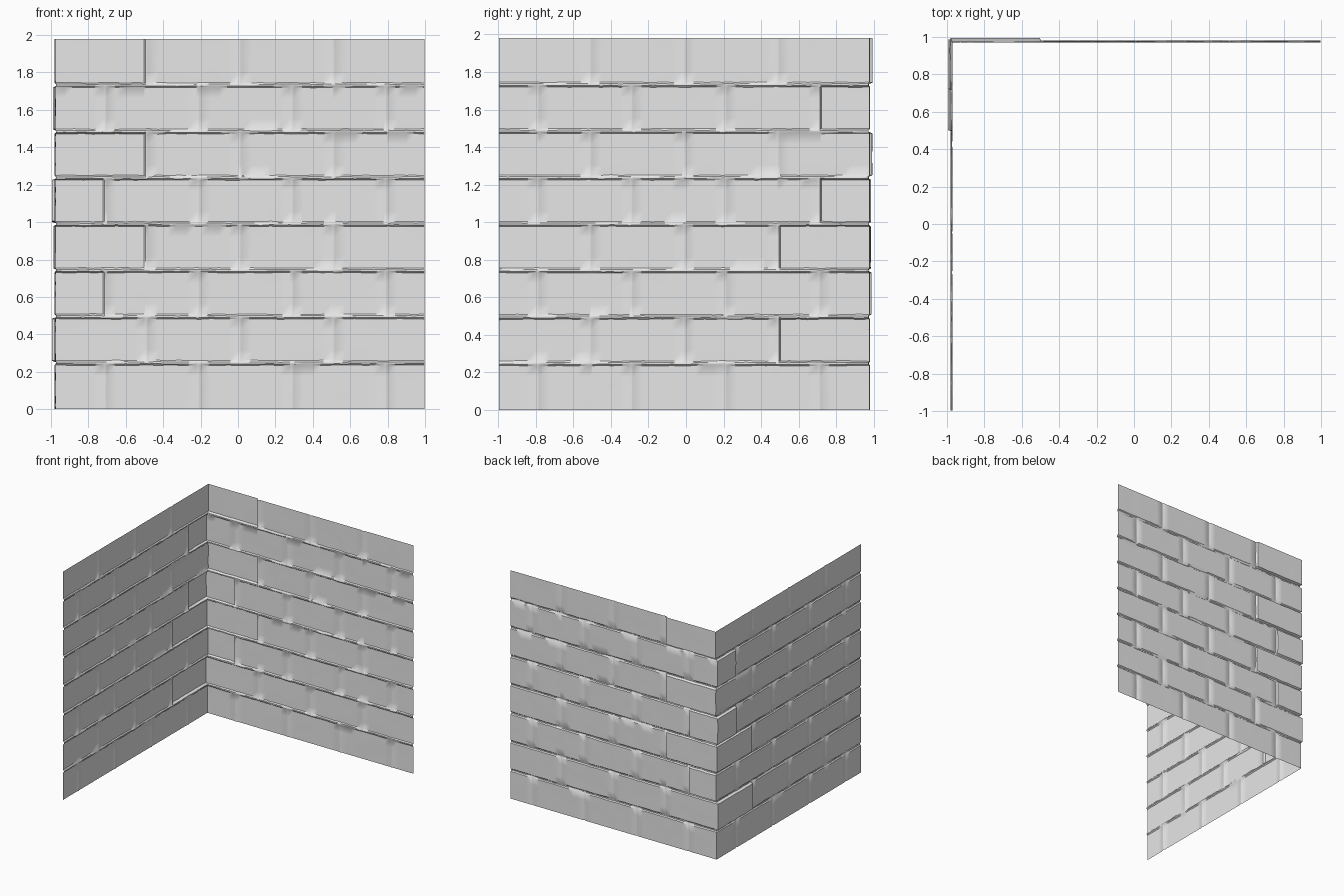
import bpy
import bmesh
import math
from mathutils import Vector, noise

cube = bpy.data.objects.get("Cube")
if cube:
    bpy.data.objects.remove(cube, do_unlink=True)

FACE = 0.98        # distance of the brick faces from the centre
LENGTH = 1.977     # length of each wall from the corner
HEIGHT = 1.98
COURSES = 8
COURSE_H = HEIGHT / COURSES
BRICK = 0.5
GROOVE = 0.008     # depth of the bed joints
SIDE_GROOVE = 0.005
HALF_FLAT, HALF_JOINT = 0.005, 0.013

# Corner bricks that stand proud of each wall, by course from the ground
PROUD = {
    "left": {1: 0.015, 3: 0.006, 4: 0.015, 6: 0.008},
    "back": {2: 0.009, 3: 0.004, 4: 0.006, 5: 0.012, 7: 0.014},
}


def side_joints(course):
    """Distances from the corner of the upright joints in one course."""
    first = 0.27 if course % 2 == 0 else 0.49
    return [first + BRICK * i for i in range(4) if first + BRICK * i < LENGTH]


def grid_lines(joints, end, step):
    """Four lines around every joint, with even filling between them."""
    lines = {0.0, end}
    for j in joints:
        lines.update((j - HALF_JOINT, j - HALF_FLAT, j + HALF_FLAT, j + HALF_JOINT))
    lines = sorted(lines)
    result = [lines[0]]
    for a, b in zip(lines, lines[1:]):
        n = max(1, round((b - a) / step))
        result += [a + (b - a) * i / n for i in range(1, n + 1)]
    return result


def relief(wall, t, z):
    """Outward offset of the wall surface."""
    course = min(COURSES - 1, int(z / COURSE_H))
    nearest = round(z / COURSE_H)
    seed = 5.0 if wall == "left" else 0.0
    rough = noise.noise(Vector((t * 9, z * 14, seed)))
    if 0 < nearest < COURSES and abs(z - nearest * COURSE_H) < HALF_FLAT * 1.2:
        return -GROOVE + rough * 0.003
    joints = side_joints(course)
    if min(abs(t - j) for j in joints) < HALF_FLAT * 1.2:
        return -SIDE_GROOVE + rough * 0.002
    offset = rough * 0.001
    if t < joints[0]:
        offset += PROUD[wall].get(course, 0.0)
    return offset


def wobble(t, z):
    """Uneven brick edges along the bed joints."""
    nearest = round(z / COURSE_H)
    if 0 < nearest < COURSES and abs(z - nearest * COURSE_H) < HALF_JOINT * 1.1:
        return z + noise.noise(Vector((t * 17, z * 40, 2.0))) * 0.004
    return z


def wall_point(s, z):
    """Negative s runs along the left-hand wall, positive s along the back."""
    t = abs(s)
    height = wobble(s, z)
    if t < 1e-6:
        return (-FACE - relief("left", 0, z), FACE + relief("back", 0, z), height)
    if s < 0:
        return (-FACE - relief("left", t, z), FACE - t, height)
    return (t - FACE, FACE + relief("back", t, z), height)


# Brick sheet folded around the corner
half = grid_lines(side_joints(0) + side_joints(1), LENGTH, 0.05)
columns = [-t for t in reversed(half[1:])] + half
rows = grid_lines([COURSE_H * i for i in range(1, COURSES)], HEIGHT, 0.055)

bm = bmesh.new()
grid = [[bm.verts.new(wall_point(s, z)) for z in rows] for s in columns]
for left, right in zip(grid, grid[1:]):
    for k in range(len(rows) - 1):
        bm.faces.new((left[k], left[k + 1], right[k + 1], right[k]))
mesh = bpy.data.meshes.new("brick_corner_wall")
bm.to_mesh(mesh)
bm.free()

wall = bpy.data.objects.new("brick_corner_wall", mesh)
bpy.context.collection.objects.link(wall)

# Plain grey finish
grey = bpy.data.materials.new("light_grey")
grey.use_nodes = True
grey.diffuse_color = (0.8, 0.8, 0.8, 1)
grey.node_tree.nodes["Principled BSDF"].inputs["Base Color"].default_value = (0.8, 0.8, 0.8, 1)
mesh.materials.append(grey)

bpy.ops.object.select_all(action="DESELECT")
wall.select_set(True)
bpy.context.view_layer.objects.active = wall
bpy.ops.object.shade_smooth_by_angle(angle=math.radians(40))
